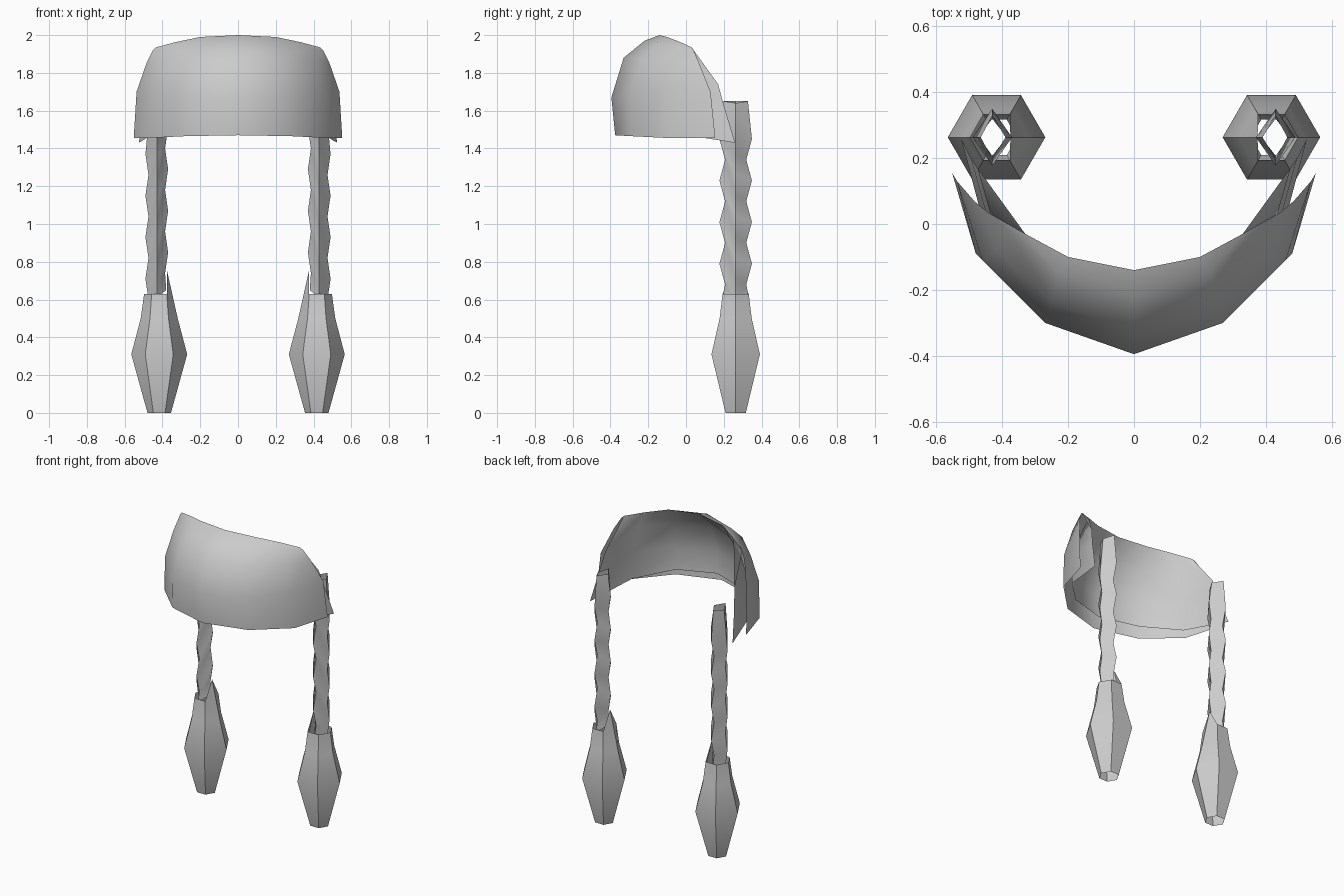
import bpy
from math import cos, sin, pi

if "Cube" in bpy.data.objects:
    bpy.data.objects.remove(bpy.data.objects["Cube"])


def make(name, rows, closed):
    """Skin a list of equal-length point rows, mirrored across x = 0."""
    n = len(rows[0])
    verts = [p for row in rows for p in row]
    faces = []
    for i in range(len(rows) - 1):
        for j in range(n if closed else n - 1):
            k = (j + 1) % n
            faces.append((i * n + j, i * n + k, (i + 1) * n + k, (i + 1) * n + j))
    mesh = bpy.data.meshes.new(name)
    mesh.from_pydata(verts, [], faces)
    ob = bpy.data.objects.new(name, mesh)
    bpy.context.collection.objects.link(ob)
    mod = ob.modifiers.new("mirror", 'MIRROR')
    mod.merge_threshold = 0.001
    bpy.ops.object.select_all(action='DESELECT')
    ob.select_set(True)
    bpy.context.view_layer.objects.active = ob
    bpy.ops.object.modifier_apply(modifier="mirror")
    bpy.ops.object.shade_smooth_by_angle(angle=0.7)
    return ob


# Fringe: each column runs from the outer hem over the top edge to the inner hem
fringe = [
    [(0, -.375, 1.47), (0, -.395, 1.67), (0, -.33, 1.88), (0, -.22, 1.97),
     (0, -.14, 2.0), (0, -.28, 1.86), (0, -.34, 1.67), (0, -.33, 1.53)],
    [(.28, -.29, 1.465), (.27, -.30, 1.68), (.25, -.235, 1.875), (.23, -.15, 1.96),
     (.2, -.1, 1.99), (.22, -.19, 1.86), (.24, -.25, 1.67), (.25, -.25, 1.52)],
    [(.48, -.09, 1.455), (.46, -.11, 1.69), (.42, -.08, 1.86), (.37, -.03, 1.94),
     (.33, -.03, 1.963), (.38, -.04, 1.85), (.42, -.07, 1.67), (.44, -.06, 1.48)],
    [(.552, .155, 1.455), (.537, .13, 1.70), (.485, .07, 1.85), (.45, .04, 1.92),
     (.435, .03, 1.935), (.475, .17, 1.74), (.495, .20, 1.63), (.525, .26, 1.43)],
]
make("hair_fringe", fringe, False)

# Braids: stacked diamond rings, sheared so the strands wrap diagonally
CX, CY = .43, .263
braid = [[(CX + .035, CY, 1.64), (CX, CY + .065, 1.65),
          (CX - .04, CY, 1.65), (CX, CY - .065, 1.65)]]
for i in range(8):
    z = 1.45 - .11 * i
    wide = i % 2 == 0
    ry, rx = (.086, .06) if wide else (.056, .044)
    braid.append([(CX + rx, CY, z - .08), (CX, CY + ry, z),
                  (CX - rx, CY, min(z + .06, 1.62)), (CX, CY - ry, z)])
braid.append([(CX + .04, CY, .58), (CX, CY + .07, .61),
              (CX - .05, CY, .65), (CX, CY - .07, .61)])
make("braid", braid, True)

# Tassels: open six-sided tufts, the inner top corner climbing the braid
TX = .417
tassel = []
for z, r in [(0, .062), (.31, .148), (.50, .098), (.63, .08)]:
    tassel.append([(TX + r * cos(k * pi / 3), CY + r * sin(k * pi / 3), z)
                   for k in range(6)])
tassel[-1][3] = (.375, CY, .75)
make("braid_tassel", tassel, True)
